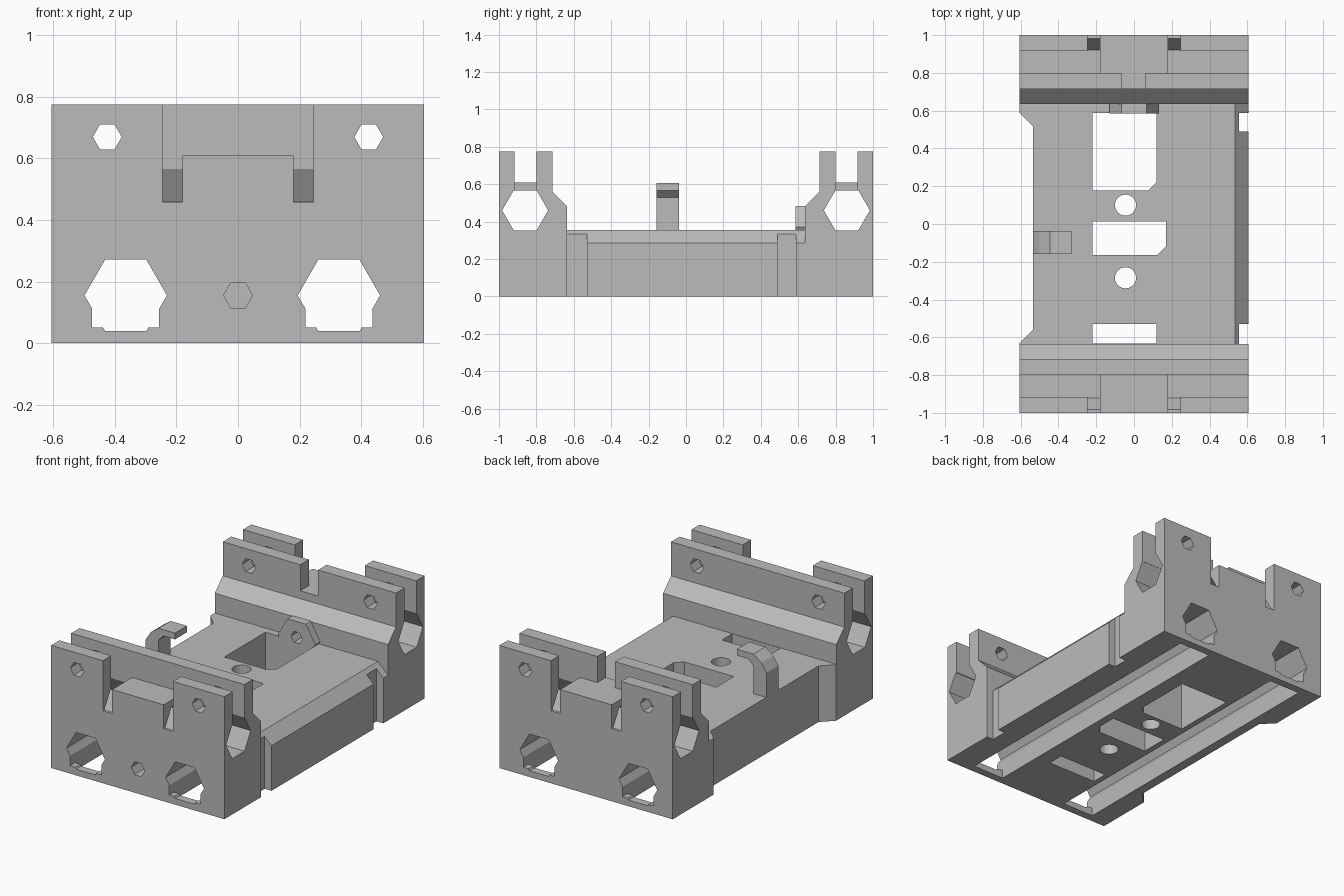
import bpy, bmesh, math
from mathutils import Vector

cube = bpy.data.objects.get("Cube")
if cube:
    bpy.data.objects.remove(cube)

grey = bpy.data.materials.new("plastic_grey")
grey.use_nodes = True
COLOUR = (0.5, 0.5, 0.5, 1)
grey.diffuse_color = COLOUR
grey.node_tree.nodes["Principled BSDF"].inputs["Base Color"].default_value = COLOUR

# How a 2D profile point (u, v) and a depth w map to space for each axis
PLACE = {"x": lambda u, v, w: Vector((w, u, v)),
         "y": lambda u, v, w: Vector((u, w, v)),
         "z": lambda u, v, w: Vector((u, v, w))}


def prism(name, points, axis, start, end):
    """Extrude a 2D profile along an axis."""
    bm = bmesh.new()
    low = [bm.verts.new(PLACE[axis](u, v, start)) for u, v in points]
    face = bm.faces.new(low)
    ext = bmesh.ops.extrude_face_region(bm, geom=[face])
    moved = [e for e in ext["geom"] if isinstance(e, bmesh.types.BMVert)]
    bmesh.ops.translate(bm, verts=moved, vec=PLACE[axis](0, 0, end - start))
    bmesh.ops.recalc_face_normals(bm, faces=bm.faces[:])
    mesh = bpy.data.meshes.new(name)
    bm.to_mesh(mesh)
    bm.free()
    mesh.materials.append(grey)
    obj = bpy.data.objects.new(name, mesh)
    bpy.context.collection.objects.link(obj)
    return obj


def ring(u, v, r, sides=6):
    return [(u + r * math.cos(math.tau * i / sides),
             v + r * math.sin(math.tau * i / sides)) for i in range(sides)]


def rect(u0, u1, v0, v1):
    return [(u0, v0), (u1, v0), (u1, v1), (u0, v1)]


def combine(target, tool, operation="DIFFERENCE"):
    """Apply a boolean and discard the tool."""
    mod = target.modifiers.new("shape", "BOOLEAN")
    mod.operation, mod.solver, mod.object = operation, "EXACT", tool
    bpy.context.view_layer.update()
    graph = bpy.context.evaluated_depsgraph_get()
    mesh = bpy.data.meshes.new_from_object(target.evaluated_get(graph))
    target.modifiers.clear()
    target.data = mesh
    bpy.data.objects.remove(tool)


def cut(points, axis, start, end):
    combine(body, prism("cutter", points, axis, start, end))


# Body: deck between two tall end blocks
half = [(0.635, 0.355), (0.635, 0.48), (0.715, 0.56), (0.715, 0.775), (1, 0.775), (1, 0)]
profile = half + [(-y, z) for y, z in reversed(half)]
body = prism("body", profile, "x", -0.607, 0.605)

# Hexagonal boss on the rear block
combine(body, prism("boss", ring(0, 0.37, 0.13), "y", 0.586, 0.68), "UNION")

# Recessed side of the deck
cut([(-0.7, 0.59), (-0.607, 0.59), (-0.535, 0.518), (-0.535, -0.56),
     (-0.607, -0.632), (-0.7, -0.632)], "z", -0.1, 0.4)

# Bevelled side of the deck with two narrow gaps
cut([(0.535, 0.355), (0.61, 0.28), (0.7, 0.28), (0.7, 0.4), (0.535, 0.4)],
    "y", -0.635, 0.635)
for y0, y1 in ((-0.635, -0.53), (0.49, 0.587)):
    cut(rect(0.557, 0.7, y0, y1), "z", -0.1, 0.5)

# Rod bores, slots and notches of each end block
for s in (-1, 1):
    cut(ring(s * 0.86, 0.46, 0.123), "x", -0.8, 0.8)
    slot = sorted((s * 0.8, s * 0.917))
    rim = sorted((s * 0.86, s * 1.1))
    cut(rect(*slot, 0.61, 0.9), "x", -0.8, 0.8)
    cut(rect(-0.245, 0.245, *rim), "z", 0.61, 0.9)
    for side in (-1, 1):
        cut(rect(*sorted((side * 0.18, side * 0.8)), *slot), "z", 0.5, 0.7)
        cut(rect(*sorted((side * 0.18, side * 0.245)), *rim), "z", 0.458, 0.7)

# Centre notch in the rear inner wall
cut(rect(-0.065, 0.06, 0.65, 0.85), "z", 0.61, 0.9)

# Screw holes through the upright walls
for x in (-0.425, 0.425):
    cut(ring(x, 0.67, 0.047), "y", -1.1, 1.1)
cut(ring(0, 0.155, 0.047), "y", -1.1, -0.58)
cut(ring(0, 0.38, 0.04), "y", 0.5, 0.8)

# Long channels, open below between the end walls
for x in (-0.365, 0.328):
    cut(ring(x, 0.155, 0.134), "y", -1.1, 1.1)
    cut(rect(x - 0.109, x + 0.109, 0.05, 0.155), "y", -1.1, 1.1)
    cut(rect(x - 0.109, x + 0.109, -0.1, 0.1), "y", -0.95, 0.95)

# Windows and round holes through the deck
cut([(-0.22, 0.178), (0.075, 0.178), (0.12, 0.223), (0.12, 0.588), (-0.22, 0.588)],
    "z", -0.1, 0.36)
cut([(-0.22, -0.163), (0.125, -0.163), (0.17, -0.118), (0.17, 0.012), (-0.22, 0.012)],
    "z", -0.1, 0.5)
cut(rect(-0.22, 0.12, -0.632, -0.53), "z", -0.1, 0.45)
for y in (0.1, -0.285):
    cut(ring(-0.045, y, 0.056, 24), "z", -0.1, 0.5)

# Hooked catch standing on the deck
prism("catch_hook", [(-0.535, 0.34), (-0.535, 0.51), (-0.5, 0.565), (-0.445, 0.605),
                     (-0.33, 0.605), (-0.33, 0.565), (-0.41, 0.565), (-0.445, 0.53),
                     (-0.445, 0.34)], "y", -0.158, -0.038)
